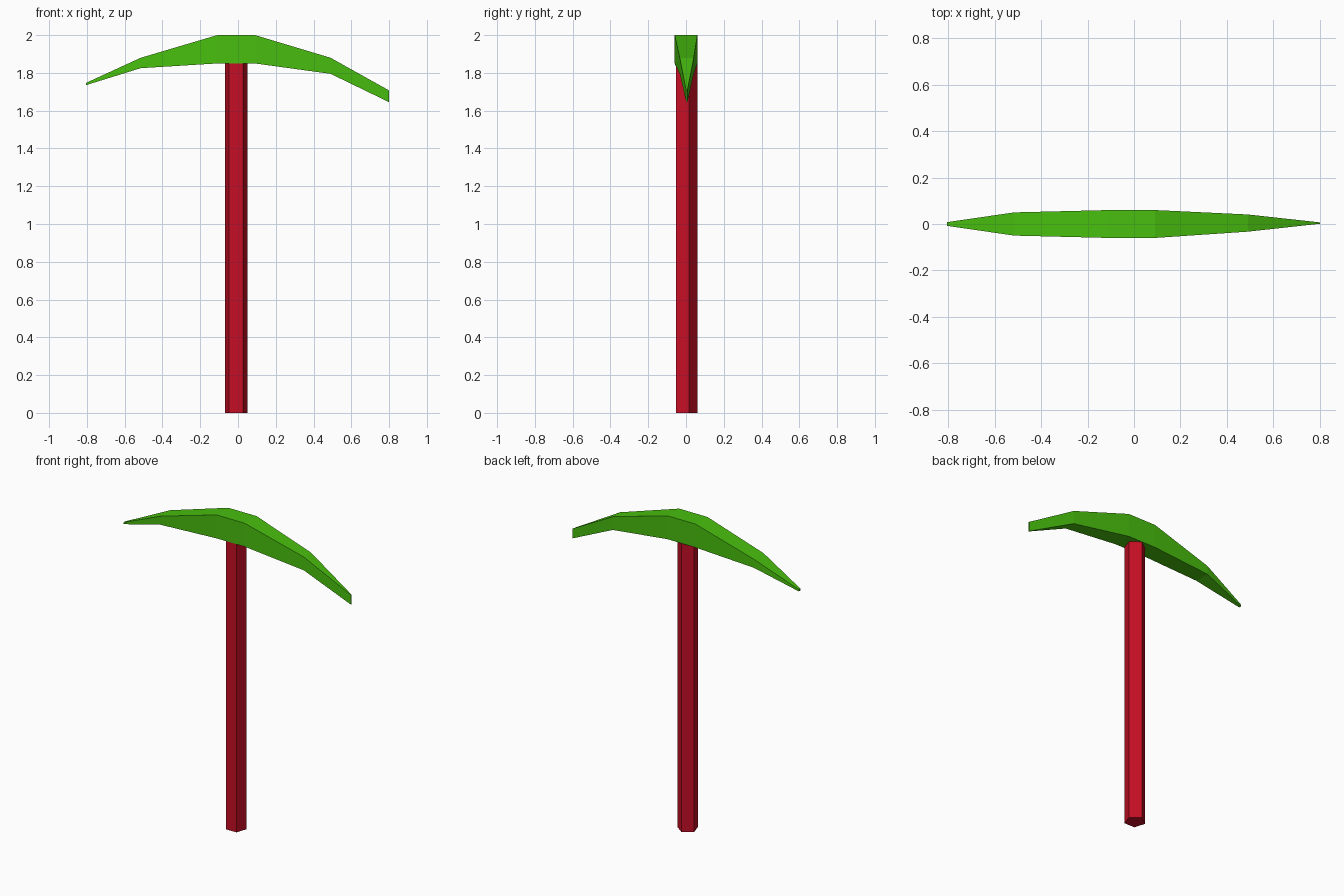
import bpy
import bmesh
from math import sin, cos, pi

if "Cube" in bpy.data.objects:
    bpy.data.objects.remove(bpy.data.objects["Cube"])


def make_material(name, color):
    mat = bpy.data.materials.new(name)
    mat.use_nodes = True
    mat.diffuse_color = color
    mat.node_tree.nodes["Principled BSDF"].inputs["Base Color"].default_value = color
    return mat


def loft(name, rings, mat):
    """Skin a row of equal-sized rings and cap both ends."""
    bm = bmesh.new()
    rows = [[bm.verts.new(p) for p in ring] for ring in rings]
    for a, b in zip(rows, rows[1:]):
        for i in range(len(a)):
            j = (i + 1) % len(a)
            bm.faces.new((a[i], a[j], b[j], b[i]))
    bm.faces.new(rows[0])
    bm.faces.new(rows[-1])
    bmesh.ops.recalc_face_normals(bm, faces=bm.faces)
    mesh = bpy.data.meshes.new(name)
    bm.to_mesh(mesh)
    bm.free()
    mesh.materials.append(mat)
    obj = bpy.data.objects.new(name, mesh)
    bpy.context.collection.objects.link(obj)
    return obj


green = make_material("green", (0.065, 0.52, 0.0045, 1))
red = make_material("red", (0.56, 0.0045, 0.018, 1))

# Five-sided handle, flat side to the front
RADIUS = 0.063


def pentagon(z):
    angles = [pi / 2 + 2 * pi * i / 5 for i in range(5)]
    return [(-0.01 + RADIUS * cos(a), -0.003 + RADIUS * sin(a), z) for a in angles]


loft("handle", [pentagon(0), pentagon(1.86)], red)

# Curved pick head: x, bottom z, top z, half width, y centre
stations = [
    (-0.805, 1.735, 1.747, 0.008, 0),
    (-0.515, 1.825, 1.88, 0.05, 0),
    (-0.11, 1.85, 2.0, 0.06, 0),
    (0.09, 1.85, 2.0, 0.06, 0),
    (0.49, 1.795, 1.88, 0.037, 0.004),
    (0.8, 1.645, 1.707, 0.003, 0.004),
]
head_rings = [
    [(x, y - w, low), (x, y + w, low), (x, y + w, high), (x, y - w, high)]
    for x, low, high, w, y in stations
]
loft("pick_head", head_rings, green)
